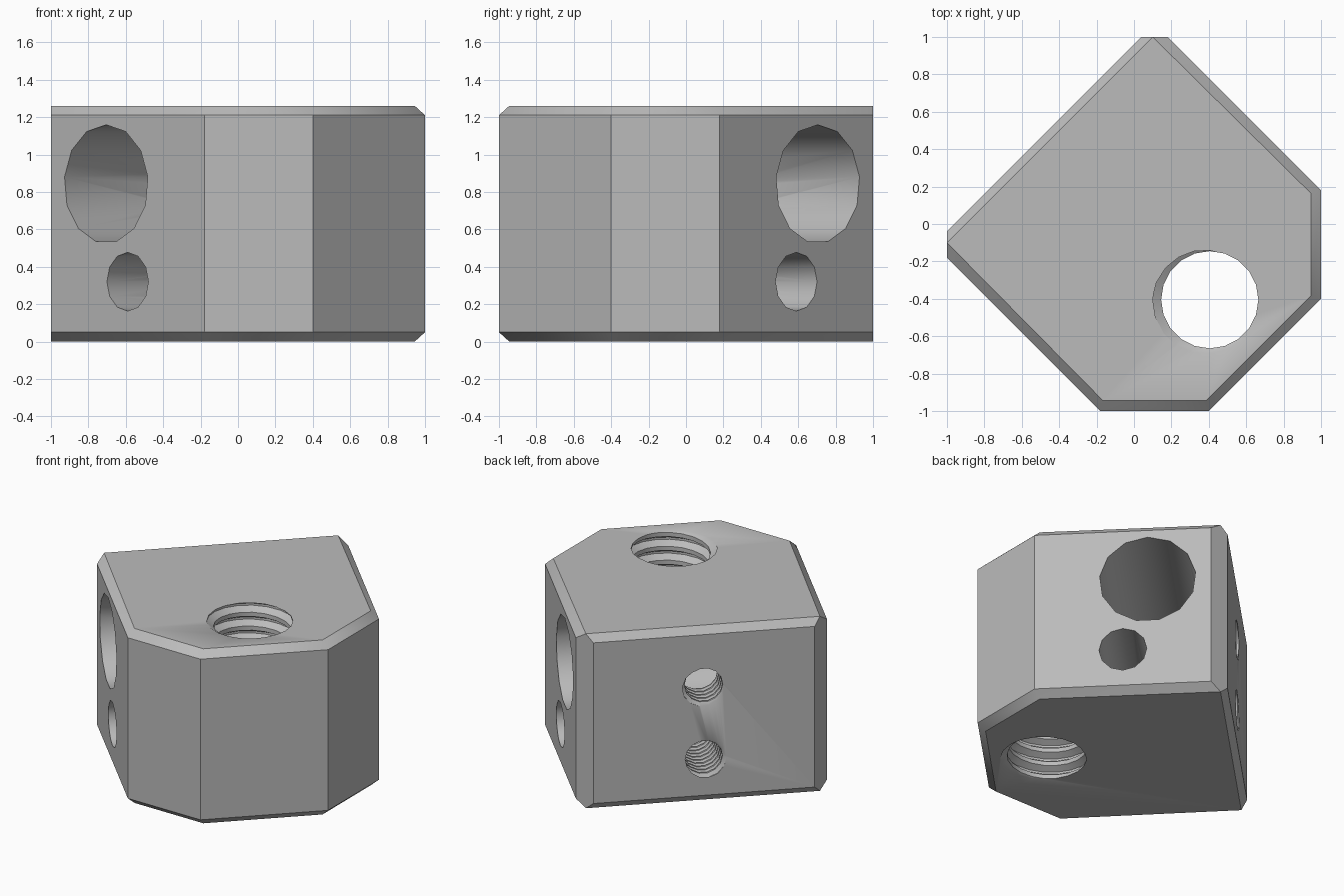
import bpy
import bmesh
from math import cos, sin, tau
from mathutils import Matrix, Vector

if "Cube" in bpy.data.objects:
    bpy.data.objects.remove(bpy.data.objects["Cube"])

HEIGHT, CHAMFER = 1.26, 0.05
UP = Vector((0, 0, 1))


def make_object(name, bm):
    bmesh.ops.recalc_face_normals(bm, faces=bm.faces)
    mesh = bpy.data.meshes.new(name)
    bm.to_mesh(mesh)
    bm.free()
    obj = bpy.data.objects.new(name, mesh)
    bpy.context.collection.objects.link(obj)
    return obj


def frame(origin, axis, up):
    """Matrix whose z runs along axis and whose y points up."""
    z = Vector(axis).normalized()
    y = Vector(up)
    m = Matrix((y.cross(z), y, z)).transposed().to_4x4()
    m.translation = origin
    return m


def bore(name, radius, sides, matrix):
    bm = bmesh.new()
    bmesh.ops.create_cone(bm, cap_ends=True, segments=sides, radius1=radius,
                          radius2=radius, depth=3, matrix=matrix)
    return make_object(name, bm)


def screw(name, minor, major, pitch, turns, sides, matrix):
    """Right-handed thread solid, starting at the frame's origin."""
    profile = [(0, minor), (0.3, minor), (0.6, major), (0.75, major)]
    steps = len(profile)
    bm = bmesh.new()
    columns = []
    for j in range(sides):
        a = tau * j / sides
        column = []
        # The first column is one turn longer, to meet the last one
        for i in range(turns * steps + 1 + (steps if j == 0 else 0)):
            rise, r = profile[i % steps]
            z = (i // steps + rise + j / sides) * pitch
            column.append(bm.verts.new((r * cos(a), r * sin(a), z)))
        columns.append(column)
    columns.append(columns[0][steps:])
    for a, b in zip(columns, columns[1:]):
        for i in range(turns * steps):
            bm.faces.new((a[i], b[i], b[i + 1], a[i + 1]))
    # Close each end with a fan
    rim = [e for e in bm.edges if e.is_boundary]
    low = bm.verts.new((0, 0, pitch / 2))
    high = bm.verts.new((0, 0, (turns + 0.5) * pitch))
    for e in rim:
        middle = (e.verts[0].co.z + e.verts[1].co.z) / 2
        bm.faces.new((*e.verts, low if middle < turns * pitch / 2 else high))
    bm.transform(matrix)
    return make_object(name, bm)


# Block: chamfered outline, tapering to the top and bottom faces
half_outline = [(-1, -0.04), (-1, -0.18), (-0.18, -1), (0.4, -1)]
half_inset = [(-1, -0.1), (-0.165, -0.945), (0.385, -0.945)]
bm = bmesh.new()
for half, levels in ((half_outline, (CHAMFER, HEIGHT - CHAMFER)),
                     (half_inset, (0, HEIGHT))):
    for x, y in half:
        for z in levels:
            bm.verts.new((x, y, z))
            bm.verts.new((-y, -x, z))
bmesh.ops.convex_hull(bm, input=bm.verts)
bmesh.ops.dissolve_limit(bm, angle_limit=0.05, verts=bm.verts, edges=bm.edges)
block = make_object("drilled_block", bm)

# Cross bores, set screw threads and the main upright thread
across, outward = (1, 1, 0), (-1, 1, 0)
cutters = [
    bore("large_bore", 0.317, 13, frame((-0.115, 0.115, 0.842), across, UP)),
    bore("small_bore", 0.157, 12, frame((0, 0, 0.32), across, UP)),
    screw("upper_set_screw", 0.125, 0.15, 0.05, 14, 14,
          frame((-0.115, 0.115, 0.842), outward, UP)),
    screw("lower_set_screw", 0.125, 0.15, 0.05, 17, 14,
          frame((0, 0, 0.32), outward, UP)),
    screw("main_thread", 0.26, 0.305, 0.1, 18, 20,
          frame((0.405, -0.405, -0.263), UP, (0, 1, 0))),
]
bpy.context.view_layer.objects.active = block
for cutter in cutters:
    cutter.hide_render = True
    mod = block.modifiers.new(cutter.name, "BOOLEAN")
    mod.operation, mod.solver, mod.object = "DIFFERENCE", "EXACT", cutter
    bpy.ops.object.modifier_apply(modifier=mod.name)
    bpy.data.objects.remove(cutter)

# Plain grey metal
grey = bpy.data.materials.new("metal_grey")
grey.use_nodes = True
color = (0.5, 0.5, 0.5, 1)
grey.diffuse_color = color
grey.node_tree.nodes["Principled BSDF"].inputs["Base Color"].default_value = color
block.data.materials.clear()
block.data.materials.append(grey)

bpy.ops.object.select_all(action="DESELECT")
block.select_set(True)
bpy.ops.object.shade_smooth_by_angle(angle=0.6)
